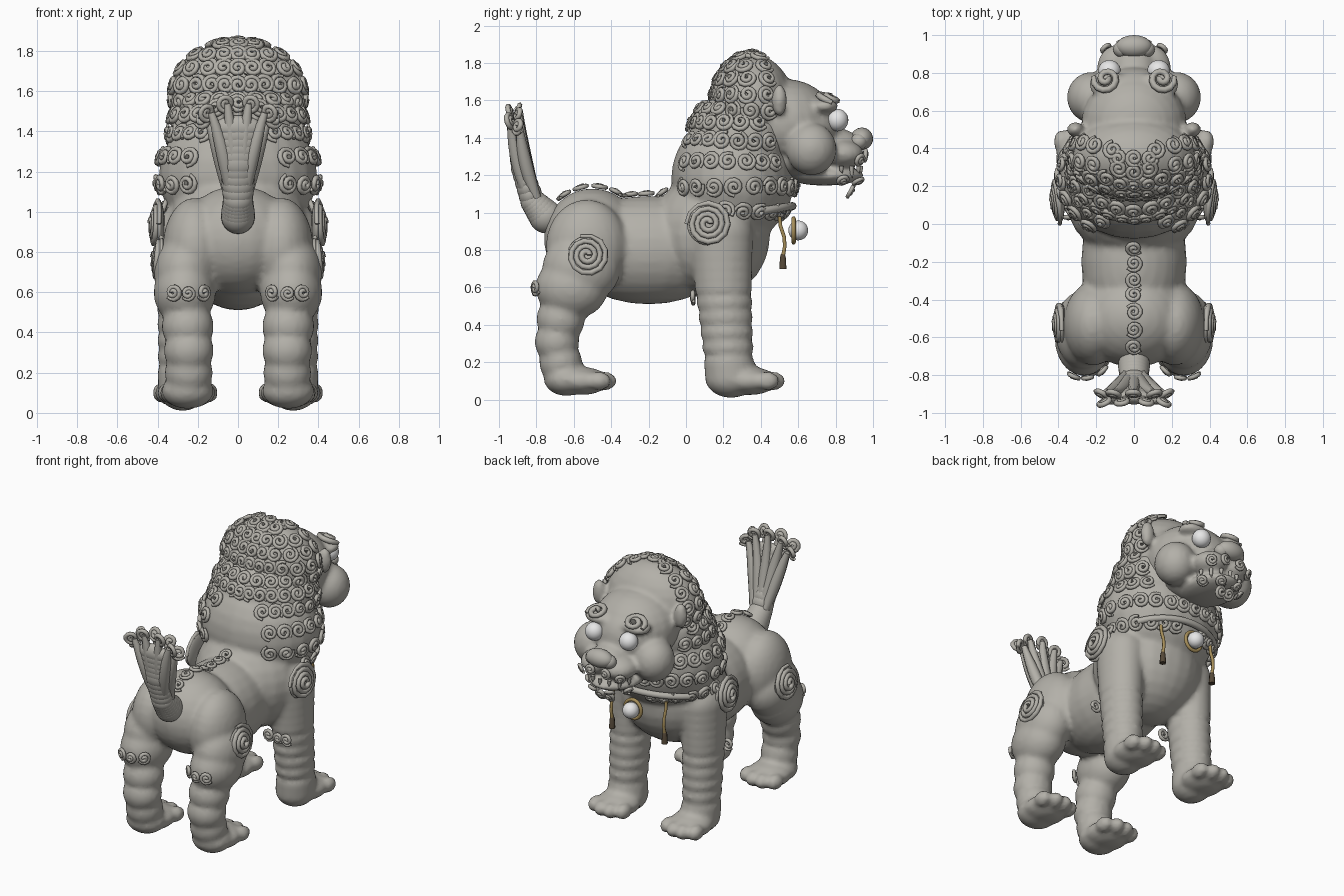
import bpy, math
from math import sin, cos, pi, radians
from mathutils import Vector
from mathutils.bvhtree import BVHTree

if "Cube" in bpy.data.objects:
    bpy.data.objects.remove(bpy.data.objects["Cube"])

def material(name, col):
    m = bpy.data.materials.new(name)
    m.diffuse_color = (*col, 1)
    m.use_nodes = True
    m.node_tree.nodes["Principled BSDF"].inputs["Base Color"].default_value = m.diffuse_color
    return m

STONE = material("grey stone", (0.45, 0.435, 0.395))
WHITE = material("white", (0.84, 0.84, 0.84))
GOLD = material("old gold", (0.38, 0.27, 0.10))
DARK = material("dark tassel brown", (0.09, 0.065, 0.04))

def unit_sphere(seg=24, ring=14):
    v = [(0, 0, -1)] + [(sin(pi * j / ring) * cos(2 * pi * i / seg), sin(pi * j / ring) * sin(2 * pi * i / seg),
                         -cos(pi * j / ring)) for j in range(1, ring) for i in range(seg)] + [(0, 0, 1)]
    top, last = len(v) - 1, 1 + (ring - 2) * seg
    f = []
    for i in range(seg):
        k = (i + 1) % seg
        f += [(0, 1 + k, 1 + i), (top, last + i, last + k)]
        for j in range(ring - 2):
            b = 1 + j * seg
            f.append((b + i, b + k, b + seg + k, b + seg + i))
    return v, f

BALL_V, BALL_F = unit_sphere()

def both(balls):
    """Mirror a list of (centre, radii) blobs across x."""
    return balls + [((-c[0], c[1], c[2]), r) for c, r in balls]

def chain(points, n):
    """Overlapping blobs between listed (centre, radii) stations."""
    out = []
    for (c0, r0), (c1, r1) in zip(points, points[1:]):
        for i in range(n):
            t = i / n
            out.append((Vector(c0).lerp(Vector(c1), t), Vector(r0).lerp(Vector(r1), t)))
    return out + [points[-1]]

def blobs(name, balls, mat=STONE, voxel=None):
    verts, faces = [], []
    for c, r in balls:
        n = len(verts)
        verts += [(c[0] + x * r[0], c[1] + y * r[1], c[2] + z * r[2]) for x, y, z in BALL_V]
        faces += [tuple(i + n for i in f) for f in BALL_F]
    me = bpy.data.meshes.new(name)
    me.from_pydata(verts, [], faces)
    me.polygons.foreach_set("use_smooth", [True] * len(me.polygons))
    me.materials.append(mat)
    ob = bpy.data.objects.new(name, me)
    bpy.context.collection.objects.link(ob)
    if voxel:                                   # fuse the blobs into one skin
        m = ob.modifiers.new("fuse", 'REMESH')
        m.mode, m.voxel_size, m.use_smooth_shade = 'VOXEL', voxel, True
        s = ob.modifiers.new("soften", 'SMOOTH')
        s.factor, s.iterations = 0.5, 3
        dg = bpy.context.evaluated_depsgraph_get()
        fused = bpy.data.meshes.new_from_object(ob.evaluated_get(dg), depsgraph=dg)
        ob.modifiers.clear()
        ob.data = fused
        if not fused.materials:
            fused.materials.append(mat)
    return ob

def wires(name, paths, bevel, mat=STONE, closed=False, res=1):
    """One curve object; each path is a list of (point, radius factor)."""
    cu = bpy.data.curves.new(name, 'CURVE')
    cu.dimensions, cu.bevel_depth, cu.bevel_resolution, cu.use_fill_caps = '3D', bevel, res, True
    for path in paths:
        sp = cu.splines.new('POLY')
        sp.points.add(len(path) - 1)
        for p, (co, r) in zip(sp.points, path):
            p.co, p.radius = (*co, 1), r
        sp.use_cyclic_u, sp.use_smooth = closed, True
    cu.materials.append(mat)
    bpy.context.collection.objects.link(bpy.data.objects.new(name, cu))

# body
torso = [((0, 0.13, 0.88), (0.36, 0.32, 0.34)), ((0, 0.25, 1.18), (0.395, 0.33, 0.35)),
         ((0, 0.30, 1.40), (0.34, 0.28, 0.25)), ((0, -0.2, 0.80), (0.28, 0.45, 0.29)),
         ((0, -0.50, 0.86), (0.29, 0.26, 0.27))]
front_leg = chain([((0.27, 0.19, 0.88), (0.14, 0.17, 0.16)), ((0.275, 0.20, 0.60), (0.13, 0.155, 0.10)),
                   ((0.28, 0.23, 0.20), (0.12, 0.135, 0.08)), ((0.275, 0.24, 0.12), (0.125, 0.14, 0.11))], 5)
hind_leg = [((0.215, -0.53, 0.82), (0.16, 0.22, 0.25)), ((0.265, -0.56, 0.70), (0.155, 0.21, 0.19)),
            ((0.265, -0.61, 0.60), (0.155, 0.195, 0.17)),
            ((0.25, -0.67, 0.43), (0.13, 0.13, 0.13)), ((0.245, -0.69, 0.31), (0.125, 0.12, 0.12)),
            ((0.245, -0.67, 0.20), (0.12, 0.115, 0.12)), ((0.25, -0.64, 0.11), (0.13, 0.12, 0.09))]
paws = []
for heel, x0 in ((0.24, 0.275), (-0.66, 0.25)):
    paws.append(((x0, heel + 0.10, 0.10), (0.14, 0.15, 0.075)))
    for i in range(4):
        a = (i - 1.5) / 1.5
        paws.append(((x0 + a * 0.105, heel + 0.23 - 0.035 * a * a, 0.10), (0.045, 0.065, 0.05)))
body = blobs("body_and_legs", torso + both(front_leg + hind_leg + paws), voxel=0.018)

# head: skull, muzzle, jaw, then cheeks, ears, upper lips and brow ridges
head = [((0, 0.36, 1.58), (0.325, 0.215, 0.265)), ((0, 0.53, 1.48), (0.28, 0.27, 0.235)),
        ((0, 0.66, 1.45), (0.22, 0.17, 0.19)), ((0, 0.80, 1.36), (0.12, 0.14, 0.09)),
        ((0, 0.74, 1.20), (0.17, 0.21, 0.055)), ((0, 0.62, 1.28), (0.22, 0.18, 0.10))]
head += both([((0.225, 0.67, 1.34), (0.13, 0.135, 0.14)), ((0.31, 0.50, 1.60), (0.045, 0.04, 0.085)),
              ((0.08, 0.83, 1.315), (0.115, 0.12, 0.075)), ((0.14, 0.74, 1.57), (0.10, 0.075, 0.04))])
skull = blobs("head", head, voxel=0.016)
blobs("nose", [((0, 0.94, 1.395), (0.095, 0.06, 0.06))] + both([((0.06, 0.925, 1.38), (0.05, 0.045, 0.045))]))
blobs("eyes", both([((0.13, 0.81, 1.495), (0.06, 0.058, 0.06))]), WHITE)
teeth = []
for i in range(7):
    a = radians(-66 + 22 * i)
    p = Vector((0.165 * sin(a), 0.76 + 0.175 * cos(a), 1.25))
    drop = 0.065 if i in (1, 5) else 0.04
    teeth.append([(p, 1), (p + Vector((0, 0, -drop * 0.6)), 0.8), (p + Vector((0, 0.005, -drop)), 0.1)])
wires("teeth", teeth, 0.014)

# curls laid on the skin
trees = [BVHTree.FromPolygons([v.co for v in o.data.vertices], [p.vertices[:] for p in o.data.polygons])
         for o in (body, skull)]

def spiral(pos, nor, size, flip=1, turns=1.9, phase=0.0):
    q = nor.to_track_quat('Z', 'Y')
    n = int(turns * 12)
    path = []
    for i in range(n + 1):
        t = i / n
        a = phase + t * turns * 2 * pi
        r = size * (0.12 + 0.88 * t)
        path.append((pos + q @ Vector((flip * r * cos(a), r * sin(a), size * 0.25 * (1 - t))),
                     1 if t < 0.95 else 0.7))
    return path

def skin_spiral(start, direction, size, **kw):
    hits = [h for h in (t.ray_cast(Vector(start), Vector(direction)) for t in trees) if h[0]]
    if not hits:
        return None
    h = min(hits, key=lambda k: k[3])
    return spiral(h[0] + h[1] * 0.012, h[1], size, **kw)

def curl_row(y, z, a0, a1, rad):
    """Curls around a vertical axis; angles run from the face to the back."""
    n = max(1, round(radians(a1 - a0) * rad / 0.098))
    out = []
    for i in range(n + 1):
        a = radians(a0 + (a1 - a0) * i / n)
        for s in (1, -1):
            if s < 0 and abs(sin(a)) < 0.001:
                continue
            d = Vector((s * sin(a), cos(a), 0))
            out.append(skin_spiral(Vector((0, y, z)) + d, -d, 0.049, flip=s * (-1) ** i, phase=0.9 * i))
    return [p for p in out if p]

mane = []
for z, a0, a1 in ((1.01, 22, 100), (1.14, 0, 138), (1.27, 55, 138), (1.385, 60, 145), (1.48, 70, 180)):
    mane += curl_row(0.27, z, a0, a1, 0.38)
wires("mane_curls", mane, 0.0135)
cap = [c for c in (skin_spiral((x, 0.35, 3), (0, 0, -1), 0.045) for x in (-0.08, 0, 0.08)) if c]
for z, rad, a0 in ((1.55, 0.33, 75), (1.63, 0.32, 78), (1.71, 0.28, 75), (1.775, 0.23, 75), (1.825, 0.13, 75)):
    cap += curl_row(0.36, z, a0, 180, rad)
wires("head_curls", cap, 0.0135)

# spine row, leg tufts, whisker curls and beard
small = [skin_spiral((0, -0.12 - 0.087 * i, 1.6), (0, 0, -1), 0.043, flip=(-1) ** i) for i in range(7)]
for s in (1, -1):
    for dx, dz, r in ((-0.07, 0, 0.04), (0, -0.005, 0.034), (0.065, 0, 0.04)):
        small.append(skin_spiral((s * (0.25 + dx), -2, 0.60 + dz), (0, 1, 0), r, flip=s))
        small.append(spiral(Vector((s * (0.28 + dx), 0.04, 0.55 + dz)), Vector((0, -1, 0)), r, flip=s))
    for x, z in ((0.05, 1.31), (0.12, 1.29), (0.05, 1.18), (0.12, 1.185)):
        small.append(skin_spiral((s * x * 1.15, 2, z), (0, -1, 0), 0.034, flip=s))
    small.append(spiral(Vector((s * 0.03, 0.88, 1.12)), Vector((0, 0.8, -0.4)), 0.04, flip=s))
wires("small_curls", [c for c in small if c], 0.012)
# large spirals with low domes behind them
brows, big = [], []
for s in (1, -1):
    brows.append(spiral(Vector((s * 0.145, 0.765, 1.605)), Vector((s * 0.15, 0.4, 1)), 0.072, flip=s, turns=1.6))
    big.append(spiral(Vector((s * 0.395, -0.53, 0.77)), Vector((s, 0, 0.12)), 0.11, flip=s, turns=3.3))
    big.append(spiral(Vector((s * 0.405, 0.12, 0.94)), Vector((s, -0.1, 0.08)), 0.12, flip=s, turns=3.5))
wires("brow_spirals", brows, 0.018)
wires("haunch_and_shoulder_spirals", big, 0.016)
blobs("spiral_backing", both([((0.38, -0.53, 0.77), (0.02, 0.105, 0.105)),
                              ((0.39, 0.12, 0.94), (0.025, 0.115, 0.115))]))

# tail: core, fanned strands and curled tips
blobs("tail_root", chain([((0, -0.75, 0.98), (0.085, 0.09, 0.09)), ((0, -0.82, 1.06), (0.075, 0.065, 0.07)),
                          ((0, -0.885, 1.25), (0.09, 0.052, 0.08)), ((0, -0.915, 1.42), (0.12, 0.04, 0.06))], 5))
strands, tips = [], []
for i in range(9):
    f = (i - 4) / 4
    back = -1 if i % 2 else 1
    end = Vector((0.15 * sin(f * 1.45), -0.915 + 0.025 * back, 1.455 + 0.09 * cos(f * 1.5)))
    a, b = Vector((0.045 * f, -0.82 + 0.02 * back, 1.08)), Vector((0.08 * f, -0.895 + 0.02 * back, 1.27))
    strands.append([(a * (1 - t) ** 2 + b * 2 * t * (1 - t) + end * t * t, 0.85 + 0.45 * sin(pi * t) - 0.3 * t)
                    for t in (k / 10 for k in range(11))])
    tips.append(spiral(end + Vector((0.025 * f, -0.005, 0)), Vector((0.5 * f, back * -0.8, 0.25)), 0.045,
                       flip=-1 if f < 0 else 1))
wires("tail_strands", strands, 0.032, res=2)
wires("tail_tip_curls", tips, 0.014)

# collar, bell and tassels
arc = [radians(-62 + 124 * i / 24) for i in range(25)]
wires("collar", [[((0.35 * sin(a), 0.26 + 0.31 * cos(a), 0.985 + 0.05 * cos(a)), 1) for a in arc]], 0.022, res=2)
blobs("bell", [((0, 0.60, 0.905), (0.053, 0.053, 0.053))], WHITE)
wires("bell_ring", [[((0.06 * cos(k * pi / 14), 0.575, 0.905 + 0.064 * sin(k * pi / 14)), 1)
                     for k in range(28)]], 0.012, GOLD, closed=True)
cords, ends = [], []
for x in (0.2, -0.2):
    cords.append([((x, 0.50, 0.98), 1), ((x, 0.505, 0.93), 1), ((x, 0.525, 0.87), 1),
                  ((x, 0.528, 0.82), 1), ((x, 0.518, 0.765), 1.1)])
    ends.append([((x, 0.518, 0.78), 0.6), ((x, 0.518, 0.76), 0.9), ((x, 0.518, 0.70), 1.1)])
wires("tassel_cords", cords, 0.011, GOLD)
wires("tassel_ends", ends, 0.02, DARK)
